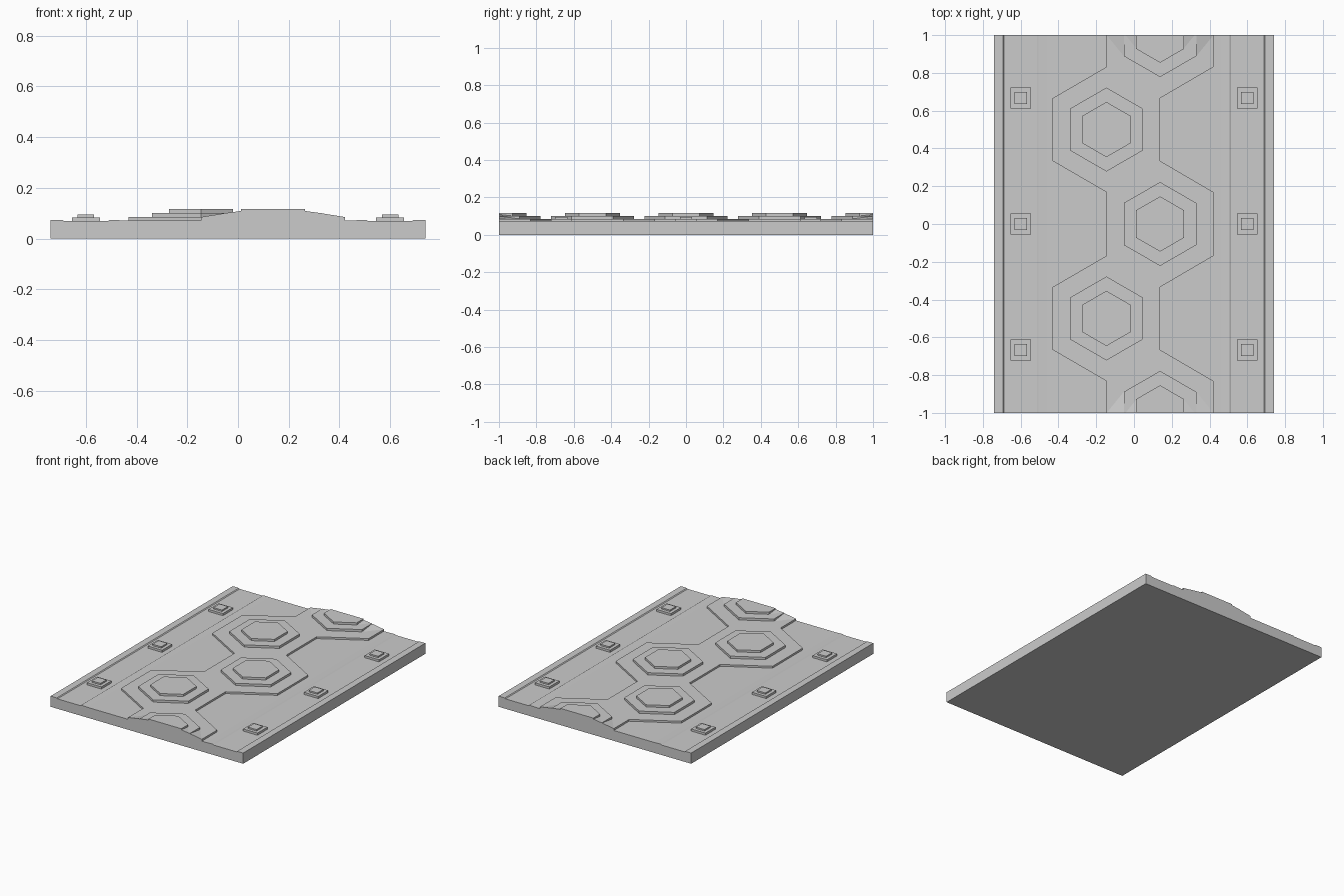
import bpy, bmesh
from math import sin, cos, radians

if "Cube" in bpy.data.objects:
    bpy.data.objects.remove(bpy.data.objects["Cube"])


def finish(bm, name):
    bmesh.ops.recalc_face_normals(bm, faces=bm.faces)
    mesh = bpy.data.meshes.new(name)
    bm.to_mesh(mesh)
    bm.free()
    obj = bpy.data.objects.new(name, mesh)
    bpy.context.collection.objects.link(obj)
    return obj


def extrude(name, outline, vec):
    """Closed prism: a planar outline pushed along vec."""
    bm = bmesh.new()
    face = bm.faces.new([bm.verts.new(p) for p in outline])
    res = bmesh.ops.extrude_face_region(bm, geom=[face], use_keep_orig=True)
    moved = [g for g in res["geom"] if isinstance(g, bmesh.types.BMVert)]
    bmesh.ops.translate(bm, verts=moved, vec=vec)
    return finish(bm, name)


def hull(name, points):
    bm = bmesh.new()
    for p in points:
        bm.verts.new(p)
    bmesh.ops.convex_hull(bm, input=bm.verts)
    return finish(bm, name)


def clip_y(points):
    """Cut a convex outline to the slab length."""
    for s in (1, -1):
        out = []
        for a, b in zip(points, points[1:] + points[:1]):
            ina, inb = a[1] * s <= 1, b[1] * s <= 1
            if ina:
                out.append(a)
            if ina != inb:
                t = (s - a[1]) / (b[1] - a[1])
                out.append((a[0] + t * (b[0] - a[0]), float(s)))
        points = out
    return points


# Slab with edge lips and two shallow side channels
half = [(0.74, 0.074), (0.693, 0.074), (0.687, 0.069), (0.513, 0.069),
        (0.505, 0.074), (0.46, 0.072)]
top = half + [(-x, z) for x, z in reversed(half)]
profile = [(-0.74, 0), (0.74, 0)] + top
extrude("slab", [(x, -1, z) for x, z in profile], (0, 2, 0))

# Raised zigzag plate following the honeycomb edge
right = [(0.422, 1), (0.422, 0.832), (0.138, 0.666), (0.138, 0.334), (0.422, 0.168)]
right += [(x, -y) for x, y in reversed(right)]
left = [(-0.145, 1), (-0.145, 0.832), (-0.431, 0.666), (-0.431, 0.334), (-0.145, 0.168)]
left += [(x, -y) for x, y in reversed(left)]

# Two-step hexagonal studs, with honeycomb cells beneath them
for i, (cx, cy) in enumerate([(-0.146, 0.5), (-0.146, -0.5), (0.138, 0), (0.138, 1), (0.138, -1)]):
    for name, r, z in (("cell", 0.332, 0.085), ("lower_stud", 0.222, 0.101),
                       ("upper_stud", 0.146, 0.116)):
        pts = [(cx + r * cos(radians(30 + 60 * k)), cy + r * sin(radians(30 + 60 * k)))
               for k in range(6)]
        if name != "cell":
            extrude(f"{name}_{i}", [(x, y, 0.07) for x, y in clip_y(pts)], (0, 0, z - 0.07))
extrude("honeycomb_plate", [(x, y, 0.06) for x, y in right + left[::-1]], (0, 0, 0.025))

# Small ramps where the end studs meet the slab ends
for e in (-1, 1):
    for side, s in (("left", -1), ("right", 1)):
        def X(d):
            return 0.138 + s * d
        hull(f"outer_ramp_{side}", [(X(0.283), e, 0.085), (X(0.19), e, 0.1), (X(0.19), e, 0.08),
                                    (X(0.283), e, 0.08), (X(0.19), e * 0.886, 0.085)])
        hull(f"inner_ramp_{side}", [(X(0.19), e, 0.1), (X(0.126), e, 0.109), (X(0.126), e, 0.09),
                                    (X(0.126), e * 0.93, 0.101)])

# Square bolts in the side channels
for x in (-0.6, 0.6):
    for y in (-0.667, 0, 0.667):
        for name, h, z in (("bolt_base", 0.055, 0.084), ("bolt_head", 0.033, 0.094)):
            extrude(name, [(x + a * h, y + b * h, 0.06) for a, b in
                           ((-1, -1), (1, -1), (1, 1), (-1, 1))], (0, 0, z - 0.06))
